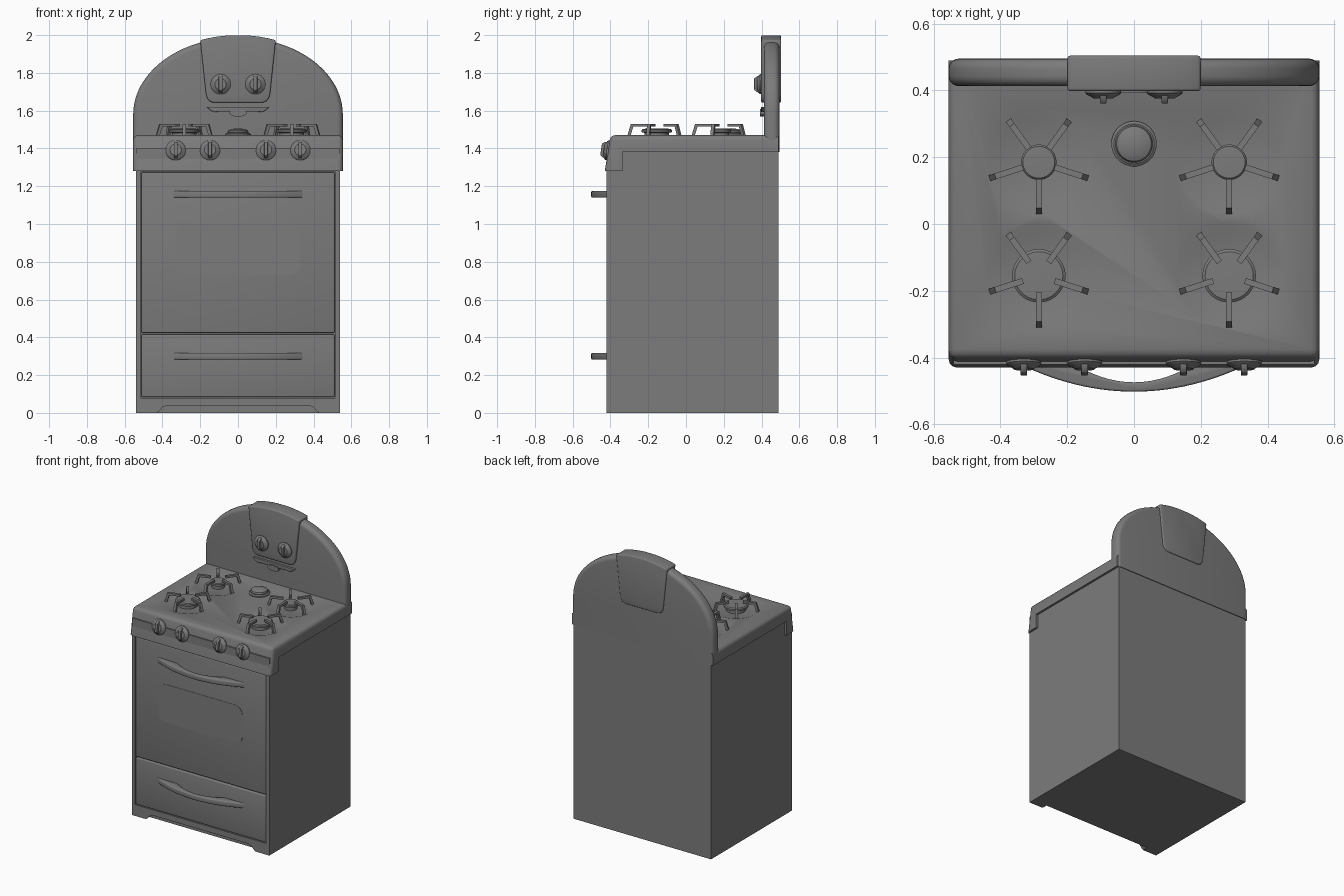
import bpy, bmesh
from math import pi, sin, cos, radians, sqrt
from mathutils import Matrix, Vector

if "Cube" in bpy.data.objects:
    bpy.data.objects.remove(bpy.data.objects["Cube"], do_unlink=True)

grey = bpy.data.materials.new("enamel_grey")
grey.use_nodes = True
grey.diffuse_color = (0.2, 0.2, 0.2, 1)
grey.node_tree.nodes["Principled BSDF"].inputs["Base Color"].default_value = (0.2, 0.2, 0.2, 1)


def finish(name, bm, matrix=Matrix()):
    bmesh.ops.recalc_face_normals(bm, faces=bm.faces)
    mesh = bpy.data.meshes.new(name)
    bm.to_mesh(mesh)
    bm.free()
    mesh.materials.append(grey)
    ob = bpy.data.objects.new(name, mesh)
    ob.matrix_world = matrix
    bpy.context.collection.objects.link(ob)
    return ob


PLANES = {
    "XZ": lambda a, b, d: (a, d, b),
    "XY": lambda a, b, d: (a, b, d),
    "YZ": lambda a, b, d: (d, a, b),
}


def prism(name, pts, plane, lo, hi, bevel=0, keep=lambda e: True, segs=3, matrix=Matrix()):
    """Extrude an outline between lo and hi, rounding the sharp edges that pass keep."""
    bm = bmesh.new()
    place = PLANES[plane]
    rings = [[bm.verts.new(place(a, b, d)) for a, b in pts] for d in (lo, hi)]
    for ring in rings:
        bm.faces.new(ring)
    n = len(pts)
    for i in range(n):
        j = (i + 1) % n
        bm.faces.new((rings[0][i], rings[0][j], rings[1][j], rings[1][i]))
    bmesh.ops.recalc_face_normals(bm, faces=bm.faces)
    if bevel:
        edges = [e for e in bm.edges if e.calc_face_angle(0) > radians(50) and keep(e)]
        bmesh.ops.bevel(bm, geom=edges, offset=bevel, segments=segs, profile=0.5,
                        affect="EDGES", clamp_overlap=True)
    return finish(name, bm, matrix)


def lathe(name, profile, matrix, steps=40):
    bm = bmesh.new()
    verts = [bm.verts.new((r, 0, z)) for r, z in profile]
    edges = [bm.edges.new(p) for p in zip(verts, verts[1:])]
    bmesh.ops.spin(bm, geom=verts + edges, cent=(0, 0, 0), axis=(0, 0, 1),
                   angle=2 * pi, steps=steps)
    bmesh.ops.remove_doubles(bm, verts=bm.verts, dist=0.0001)
    return finish(name, bm, matrix)


def cut(target, cutter):
    mod = target.modifiers.new("cut", "BOOLEAN")
    mod.operation = "DIFFERENCE"
    mod.solver = "EXACT"
    mod.object = cutter
    bpy.context.view_layer.objects.active = target
    bpy.ops.object.modifier_apply(modifier=mod.name)
    bpy.data.objects.remove(cutter, do_unlink=True)


def rect(a, b0, b1):
    return [(-a, b0), (a, b0), (a, b1), (-a, b1)]


def rounded(a, b0, b1, r):
    pts = []
    for k, (cx, cz) in enumerate([(a - r, b1 - r), (r - a, b1 - r), (r - a, b0 + r), (a - r, b0 + r)]):
        for i in range(7):
            t = (k + i / 6) * pi / 2
            pts.append((cx + r * cos(t), cz + r * sin(t)))
    return pts


def mirrored(half):
    """Close a right-hand outline with its mirror image."""
    return half + [(-a, b) for a, b in reversed(half)]


def at(x, y, z):
    return Matrix.Translation((x, y, z))


# Body with a front opening and a shaped toe kick
body = prism("body", rect(0.54, 0, 1.4), "XZ", -0.42, 0.49)
cut(body, prism("opening_cutter", rect(0.515, 0.08, 1.275), "XZ", -0.5, -0.4))
toe = [(0.43, -0.02), (0.43, 0), (0.415, 0.012), (0.4, 0.03), (0.375, 0.04)]
cut(body, prism("toe_cutter", mirrored(toe), "XZ", -0.5, -0.38))

# Oven door, window and drawer
prism("oven_door", rect(0.511, 0.424, 1.273), "XZ", -0.42, -0.39, 0.006)
prism("oven_window", rounded(0.33, 0.73, 1.0, 0.06), "XZ", -0.422, -0.41)
prism("drawer", rect(0.511, 0.084, 0.416), "XZ", -0.42, -0.39, 0.006)

# Bowed handles, thin in the middle and widening to the ends
xs = [0.35 * i / 14 for i in range(-14, 15)]
bow = [(x, -0.502 + 0.7 * x * x) for x in xs]
bow += [(x, min(-0.474 + 1.7 * x * x, -0.405)) for x in reversed(xs)]
for name, z in (("door_handle", 1.157), ("drawer_handle", 0.3)):
    prism(name, bow, "XY", z - 0.018, z + 0.018, 0.012,
          lambda e: abs(e.verts[0].co.z - e.verts[1].co.z) < 0.001)

# Cooktop with front apron
side = [(-0.43, 1.28), (-0.4, 1.47), (0.49, 1.47), (0.49, 1.38), (-0.335, 1.38), (-0.335, 1.28)]
cooktop = prism("cooktop", side, "YZ", -0.555, 0.555, 0.025,
                lambda e: max(v.co.z for v in e.verts) > 1.46
                and min(v.co.y for v in e.verts) < 0.48)

# Burners: shallow dish, cap and five-armed grate
arm = [(0.05, 1.53), (0.137, 1.53), (0.157, 1.463), (0.14, 1.463), (0.124, 1.515), (0.05, 1.515)]
for x in (-0.285, 0.285):
    for y, r, where in ((0.185, 0.053, "back"), (-0.155, 0.08, "front")):
        tag = where + ("_left" if x > 0 else "_right")
        cut(cooktop, lathe("dish_cutter", [(0, -0.01), (0.13, -0.01), (0.157, 0), (0.157, 0.1), (0, 0.1)],
                           at(x, y, 1.47), 48))
        lathe("burner_cap_" + tag, [(0, -0.015), (r * 0.8, -0.015), (r * 0.8, 0.012), (r, 0.016),
                                    (r, 0.028), (r * 0.9, 0.034), (0, 0.036)], at(x, y, 1.47))
        for k in range(5):
            turn = Matrix.Rotation(radians(72 * k - 90), 4, "Z")
            prism("grate_arm_%s_%d" % (tag, k + 1), arm, "XZ", -0.009, 0.009,
                  matrix=at(x, y, 0) @ turn)

# Round cover at the back of the cooktop
lathe("vent_ring", [(0, -0.01), (0.068, -0.01), (0.068, 0.006), (0.06, 0.012), (0, 0.012)], at(0, 0.24, 1.47))
lathe("vent_dome", [(0, 0), (0.05, 0), (0.056, 0.016), (0.052, 0.026), (0.036, 0.033), (0, 0.037)],
      at(0, 0.24, 1.47))

# Arched backguard with a rolled rim
def arch(x, grow=0.0):
    a = 0.555 + grow
    return 1.58 + (0.408 + grow) * sqrt(max(0, 1 - (x / a) ** 2))


half = [(0.555, 1.38)] + [(0.555 * cos(t), arch(0.555 * cos(t)))
                          for t in (pi / 2 * i / 20 for i in range(20))]
prism("backguard", mirrored(half), "XZ", 0.413, 0.495, 0.03,
      lambda e: max(v.co.z for v in e.verts) > 1.39
      and abs(e.verts[0].co.y - e.verts[1].co.y) < 0.001, 5)

# Control panel wrapped over the arch
half = [(0.13, 1.642), (0.15, 1.65), (0.164, 1.668), (0.17, 1.69)]
half += [(x, arch(x, 0.012)) for x in (0.2, 0.16, 0.12, 0.08, 0.04)]
prism("control_panel", mirrored(half), "XZ", 0.398, 0.504, 0.008)

# Trim strip with an oval boss
strip = [(0.1, 1.595), (0.13, 1.592), (0.165, 1.617), (0.16, 1.62)]
prism("trim_strip", mirrored(strip), "XZ", 0.398, 0.42, 0.003)
boss = [(0.045 * cos(t), 1.588 + 0.02 * sin(t)) for t in (2 * pi * i / 24 for i in range(24))]
prism("trim_boss", boss, "XZ", 0.392, 0.42)


# Knobs with upright grips
def knob(name, x, y, z, tilt):
    face = at(x, y, z) @ Matrix.Rotation(pi / 2 - tilt, 4, "X")
    lathe(name, [(0, -0.01), (0.053, -0.01), (0.053, 0.006), (0.047, 0.012), (0.034, 0.018),
                 (0.03, 0.022), (0, 0.023)], face, 32)
    grip = [(-0.045, 0), (-0.042, 0.022), (-0.03, 0.037), (0.03, 0.037), (0.042, 0.022), (0.045, 0)]
    prism(name + "_grip", grip, "YZ", -0.01, 0.01, 0.003, matrix=face)


for i, x in enumerate((-0.33, -0.148, 0.148, 0.33)):
    knob("burner_knob_%d" % (i + 1), x, -0.413, 1.39, radians(9))
for i, x in enumerate((-0.092, 0.092)):
    knob("panel_knob_%d" % (i + 1), x, 0.398, 1.74, 0)

# Smooth shading with sharp edges kept
bpy.ops.object.select_all(action="DESELECT")
for ob in bpy.context.collection.objects:
    if ob.type == "MESH":
        ob.select_set(True)
        bpy.context.view_layer.objects.active = ob
bpy.ops.object.shade_smooth_by_angle(angle=radians(35))
